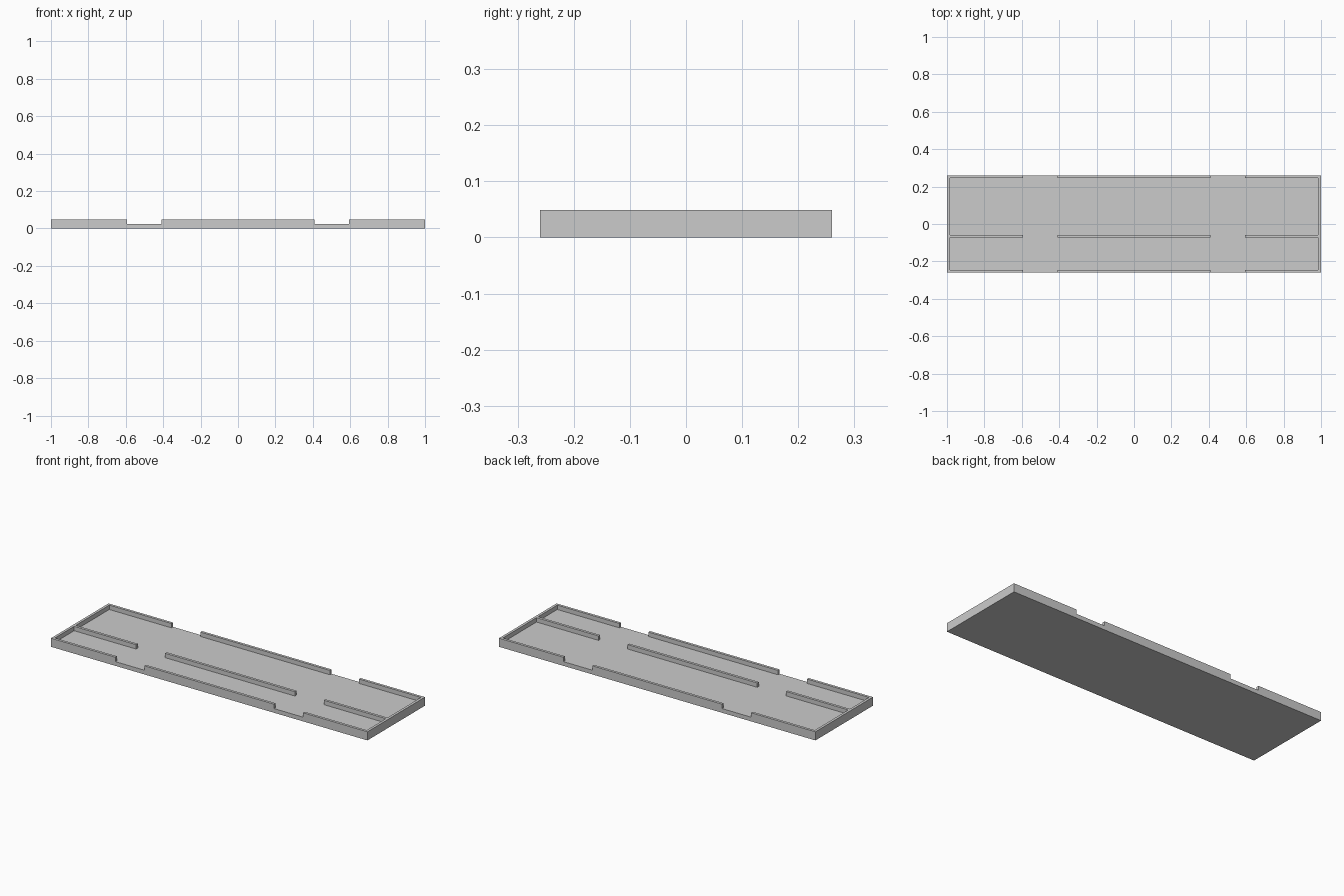
import bpy
import bmesh

cube = bpy.data.objects.get("Cube")
if cube:
    bpy.data.objects.remove(cube, do_unlink=True)

# Overall sizes
HALF_X, HALF_Y = 1.0, 0.26
FLOOR, TOP = 0.024, 0.049
WALL = 0.015
GAP_IN, GAP_OUT = 0.41, 0.593    # openings in the long walls and the rib
RIB_Y = -0.065

grey = bpy.data.materials.new("light_grey")
grey.use_nodes = True
colour = (0.6, 0.6, 0.6, 1)
grey.diffuse_color = colour
grey.node_tree.nodes["Principled BSDF"].inputs["Base Color"].default_value = colour

# Floor slab
bm = bmesh.new()
bmesh.ops.create_cube(bm, size=1)
for v in bm.verts:
    v.co.x *= 2 * HALF_X
    v.co.y *= 2 * HALF_Y
    v.co.z = (v.co.z + 0.5) * FLOOR


def cut(axis, at):
    """Slice the whole slab across one axis."""
    co, normal = [0, 0, 0], [0, 0, 0]
    co[axis], normal[axis] = at, 1
    bmesh.ops.bisect_plane(bm, geom=bm.verts[:] + bm.edges[:] + bm.faces[:],
                           plane_co=co, plane_no=normal)


# Wall, rib and opening outlines
for x in (GAP_IN, GAP_OUT, HALF_X - WALL):
    cut(0, x)
    cut(0, -x)
for y in (HALF_Y - WALL, WALL - HALF_Y, RIB_Y - WALL / 2, RIB_Y + WALL / 2):
    cut(1, y)


def is_raised(face):
    c = face.calc_center_median()
    if face.normal.z < 0.5:
        return False
    x, y = abs(c.x), abs(c.y)
    end_wall = x > HALF_X - WALL
    long_wall = y > HALF_Y - WALL or abs(c.y - RIB_Y) < WALL / 2
    return end_wall or (long_wall and not GAP_IN < x < GAP_OUT)


# Raise the walls and the rib from the slab
bm.normal_update()
raised = [f for f in bm.faces if is_raised(f)]
result = bmesh.ops.extrude_face_region(bm, geom=raised)
for item in result["geom"]:
    if isinstance(item, bmesh.types.BMVert):
        item.co.z = TOP
bmesh.ops.delete(bm, geom=[f for f in raised if f.is_valid], context="FACES")

# Merge the flat pieces into clean faces
bmesh.ops.recalc_face_normals(bm, faces=bm.faces[:])
bmesh.ops.dissolve_limit(bm, angle_limit=0.01, verts=bm.verts[:], edges=bm.edges[:])

mesh = bpy.data.meshes.new("divided_tray")
bm.to_mesh(mesh)
bm.free()
mesh.materials.append(grey)
tray = bpy.data.objects.new("divided_tray", mesh)
bpy.context.collection.objects.link(tray)
